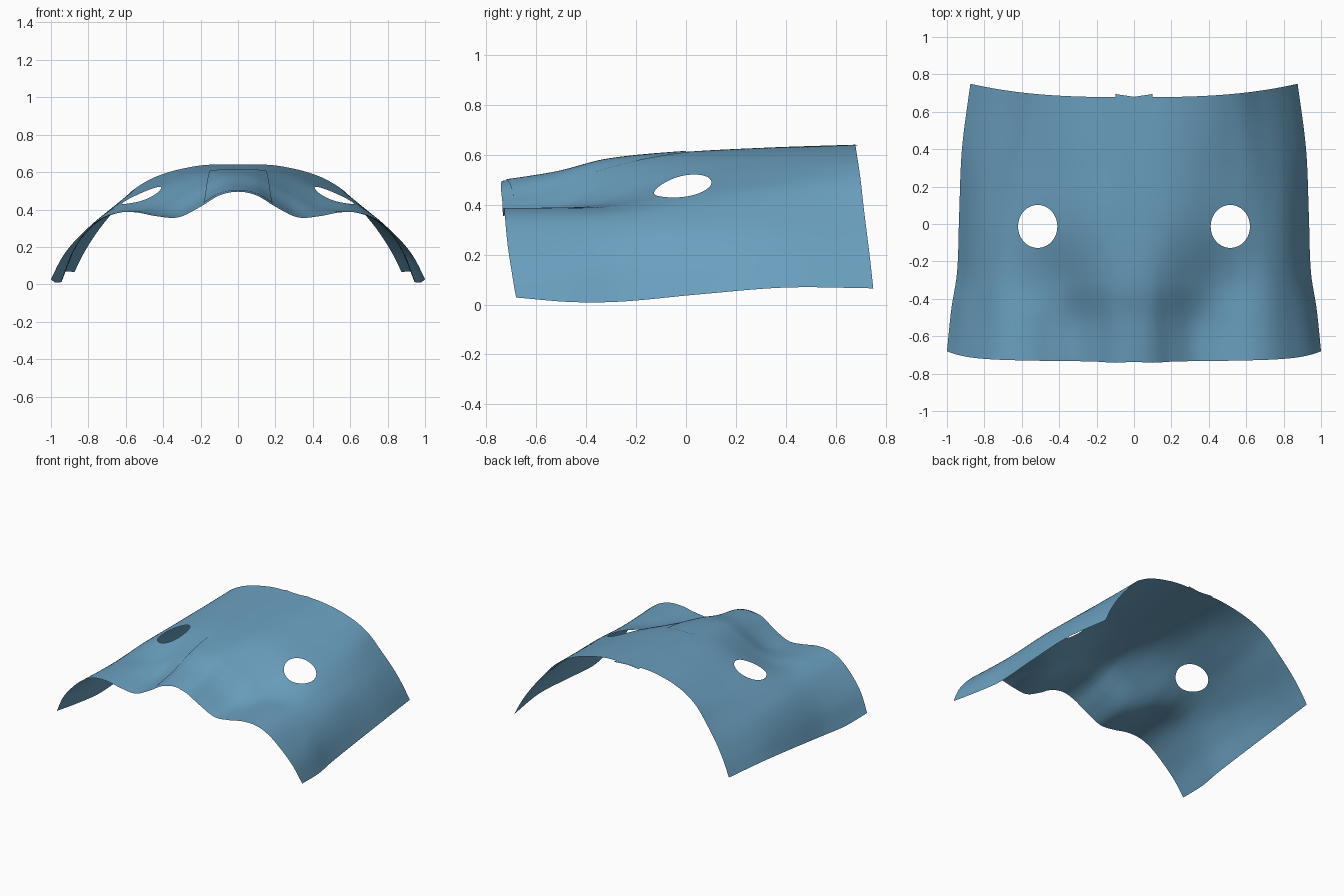
import bpy, bmesh, math

if "Cube" in bpy.data.objects:
    bpy.data.objects.remove(bpy.data.objects["Cube"])

# Cross-sections of the right half: (y station 0..1, half width, heights at COLS)
COLS = [0, .1, .2, .32, .44, .55, .66, .76, .86, .94, 1]
ROWS = [
    (0.000, 1.000, [.495, .475, .415, .358, .365, .385, .380, .335, .245, .145, .028]),
    (0.155, 0.977, [.530, .515, .455, .390, .378, .388, .382, .340, .250, .145, .010]),
    (0.296, 0.946, [.580, .570, .530, .470, .420, .400, .388, .355, .275, .160, .012]),
    (0.507, 0.935, [.610, .608, .595, .560, .515, .475, .433, .378, .295, .175, .040]),
    (0.754, 0.920, [.628, .628, .620, .598, .558, .513, .460, .385, .290, .180, .068]),
    (1.000, 0.875, [.640, .640, .638, .622, .595, .555, .490, .390, .280, .170, .065]),
]
STATIONS = [r[0] for r in ROWS]
WIDTHS = [r[1] for r in ROWS]
EYE_X, EYE_Y, EYE_RX, EYE_RY = .515, -.013, .105, .115


def smooth(xs, ys, x):
    """Cubic Hermite interpolation through the points."""
    x = min(max(x, xs[0]), xs[-1])
    n = len(xs)
    i = max(k for k in range(n - 1) if xs[k] <= x)

    def slope(k):
        a, b = max(k - 1, 0), min(k + 1, n - 1)
        return (ys[b] - ys[a]) / (xs[b] - xs[a])
    h = xs[i + 1] - xs[i]
    t = (x - xs[i]) / h
    m0 = 0 if (i == 0 and xs is COLS) else slope(i)
    m1 = slope(i + 1)
    return ((2*t**3 - 3*t*t + 1) * ys[i] + (t**3 - 2*t*t + t) * h * m0
            + (3*t*t - 2*t**3) * ys[i + 1] + (t**3 - t*t) * h * m1)


def front_y(u):
    return -.735 - .007 * math.exp(-((abs(u) - .1) / .08) ** 2) + .015 * u * u + .04 * abs(u) ** 10


def back_y(u):
    return .678 + .072 * abs(u) ** 2.8


def plan(u, v):
    return u * smooth(STATIONS, WIDTHS, v), front_y(u) + (back_y(u) - front_y(u)) * v


def height(x, y):
    v = .5
    for _ in range(5):
        u = max(-1, min(1, x / smooth(STATIONS, WIDTHS, v)))
        v = max(0, min(1, (y - front_y(u)) / (back_y(u) - front_y(u))))
    return smooth(STATIONS, [smooth(COLS, r[2], abs(u)) for r in ROWS], v)


def eye_distance(x, y):
    return math.hypot((abs(x) - EYE_X) / EYE_RX, (y - EYE_Y) / EYE_RY)


blue = bpy.data.materials.new("steel blue")
blue.diffuse_color = (.147, .355, .53, 1)
blue.use_nodes = True
blue.node_tree.nodes["Principled BSDF"].inputs["Base Color"].default_value = blue.diffuse_color


def sheet(name, nu, nv, place, offset=0, eyes=False):
    """Grid laid out in plan by place(u, v), then lifted onto the mask surface."""
    bm = bmesh.new()
    grid = [[bm.verts.new((*place(2 * i / nu - 1, j / nv), 0)) for i in range(nu + 1)]
            for j in range(nv + 1)]
    for j in range(nv):
        for i in range(nu):
            bm.faces.new((grid[j][i], grid[j][i+1], grid[j+1][i+1], grid[j+1][i]))
    if eyes:
        # cut the eye holes and round their rims
        gone = [f for f in bm.faces if eye_distance(*f.calc_center_median()[:2]) < 1]
        bmesh.ops.delete(bm, geom=gone, context='FACES')
        for vert in bm.verts:
            d = eye_distance(vert.co.x, vert.co.y)
            if vert.is_boundary and d < 1.4:
                side = math.copysign(EYE_X, vert.co.x)
                vert.co.x = side + (vert.co.x - side) / d
                vert.co.y = EYE_Y + (vert.co.y - EYE_Y) / d
    for vert in bm.verts:
        vert.co.z = height(vert.co.x, vert.co.y) + offset
    mesh = bpy.data.meshes.new(name)
    bm.to_mesh(mesh)
    bm.free()
    mesh.materials.append(blue)
    mesh.polygons.foreach_set("use_smooth", [True] * len(mesh.polygons))
    ob = bpy.data.objects.new(name, mesh)
    bpy.context.collection.objects.link(ob)
    return ob


# Main curved sheet with two eye holes
sheet("mask_sheet", 140, 100, plan, eyes=True)


# Thin overlapping flap along the nose, wider at the front
def flap_plan(u, v):
    return u * (.185 - .035 * v), -.725 + .035 * abs(u) + (.725 - .035 * abs(u)) * v


sheet("nose_flap", 24, 40, flap_plan, offset=.004)


# Narrow inner strip ending in a small notched tab at the back
def strip_plan(u, v):
    return u * .1, -.6 + (1.28 + .015 * abs(u)) * v


sheet("inner_strip", 16, 60, strip_plan, offset=-.004)
